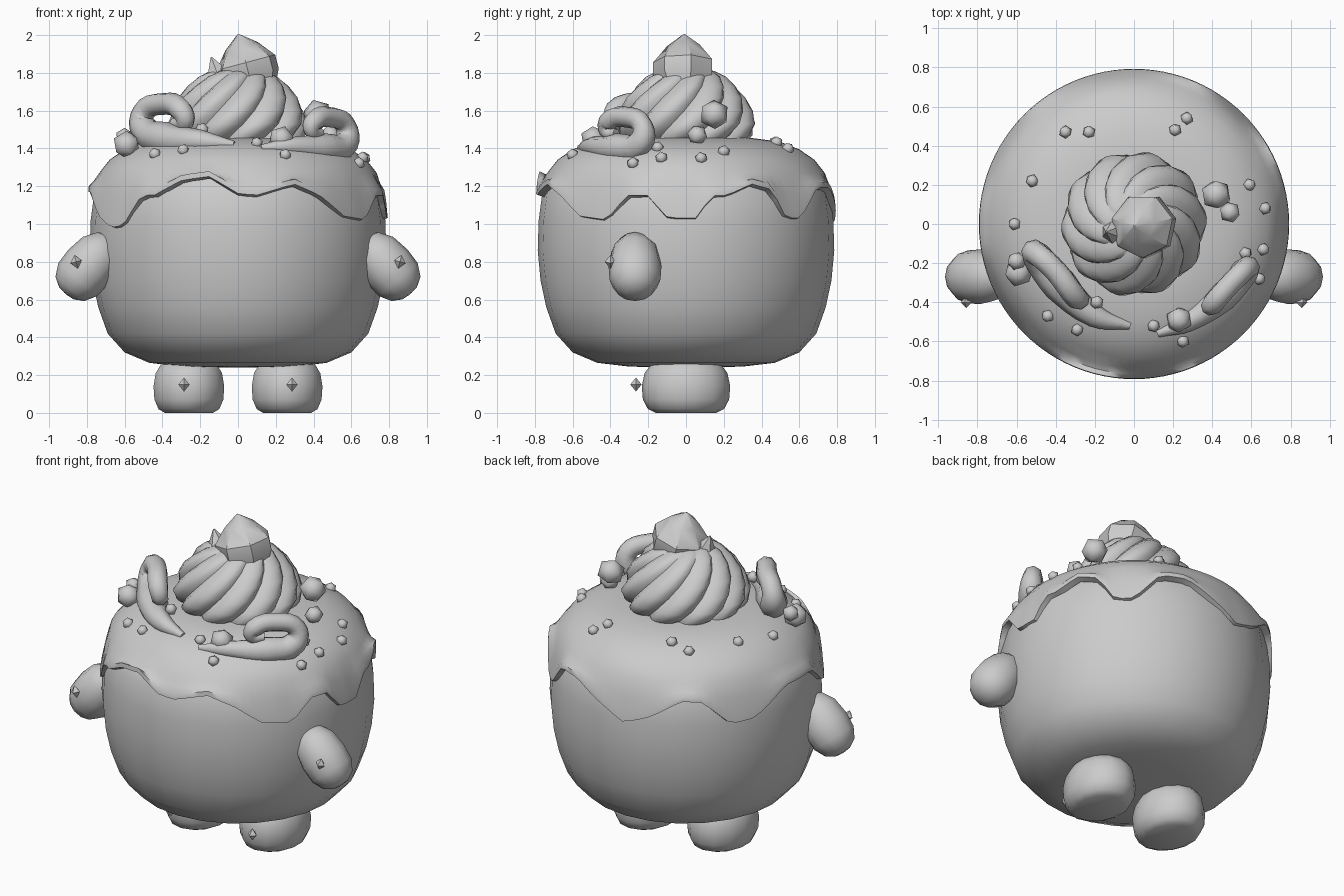
import bpy, bmesh, math
from mathutils import Vector, Matrix

if "Cube" in bpy.data.objects:
    bpy.data.objects.remove(bpy.data.objects["Cube"])

clay = bpy.data.materials.new("plain_grey")
clay.use_nodes = True
GREY = (0.6, 0.6, 0.6, 1)
clay.diffuse_color = GREY
clay.node_tree.nodes["Principled BSDF"].inputs["Base Color"].default_value = GREY


def finish(name, bm, angle=40):
    bmesh.ops.recalc_face_normals(bm, faces=bm.faces)
    mesh = bpy.data.meshes.new(name)
    bm.to_mesh(mesh)
    bm.free()
    mesh.materials.append(clay)
    ob = bpy.data.objects.new(name, mesh)
    bpy.context.collection.objects.link(ob)
    bpy.ops.object.select_all(action='DESELECT')
    ob.select_set(True)
    bpy.context.view_layer.objects.active = ob
    bpy.ops.object.shade_smooth_by_angle(angle=math.radians(angle))
    return ob


def skin(bm, rings):
    """Bridge closed rings of points and cap both ends."""
    loops = [[bm.verts.new(p) for p in ring] for ring in rings]
    n = len(loops[0])
    for a, b in zip(loops, loops[1:]):
        for i in range(n):
            j = (i + 1) % n
            bm.faces.new((a[i], a[j], b[j], b[i]))
    bm.faces.new(loops[0])
    bm.faces.new(loops[-1])


def lathe(name, profile, sides, angle=40, matrix=Matrix(), sx=1, sy=1):
    bm = bmesh.new()
    skin(bm, [[(r * sx * math.sin(math.tau * i / sides), -r * sy * math.cos(math.tau * i / sides), z)
               for i in range(sides)] for r, z in profile])
    bm.transform(matrix)
    return finish(name, bm, angle)


def interp(table, x):
    for (x0, y0), (x1, y1) in zip(table, table[1:]):
        if x <= x1:
            return y0 + (y1 - y0) * (x - x0) / (x1 - x0)
    return table[-1][1]


def pebble(name, pos, r, level=1, scale=(1, 1, 1)):
    bm = bmesh.new()
    bmesh.ops.create_icosphere(bm, subdivisions=level, radius=r)
    bm.transform(Matrix.Translation(pos) @ Matrix.Rotation(pos[0] * 5, 4, 'X') @ Matrix.Diagonal((*scale, 1)))
    return finish(name, bm, 50)


# Round cake body
lathe("body", [(0.02, 0.24), (0.3, 0.245), (0.47, 0.265), (0.6, 0.32), (0.69, 0.42), (0.74, 0.56),
               (0.77, 0.7), (0.785, 0.86), (0.78, 1.02), (0.76, 1.17), (0.7, 1.28), (0.5, 1.36)], 24, 60)

# Icing with a wavy dripping edge: (angle from the front in degrees, edge height)
drips = [(-180, 1.06), (-172, 1.0), (-160, 1.06), (-147, 1.17), (-138, 1.16), (-126, 1.01), (-115, 1.02),
         (-99, 1.16), (-80, 1.16), (-68, 1.03), (-58, 0.97), (-50, 0.98), (-40, 1.14), (-34, 1.14),
         (-22, 1.22), (-11, 1.24), (0, 1.15), (7, 1.14), (22, 1.2), (33, 1.14), (45, 1.03), (58, 1.01),
         (67, 1.14), (75, 1.14), (83, 1.02), (94, 1.02), (100, 1.14), (106, 1.14), (116, 1.2), (125, 1.17),
         (132, 1.02), (140, 1.02), (151, 1.18), (163, 1.18), (180, 1.06)]
icing_top = [(0, 1.455), (0.35, 1.455), (0.5, 1.435), (0.6, 1.395), (0.68, 1.34), (0.735, 1.27)]
SIDES = 96
rings = [[] for _ in range(10)]
for i in range(SIDES):
    a = math.tau * i / SIDES - math.pi
    edge = interp(drips, math.degrees(a))
    wall = [(0.765, edge + (1.27 - edge) * 0.6), (0.79, edge + 0.04), (0.793, edge + 0.012), (0.755, edge)]
    for ring, (r, z) in zip(rings, [(0.02, 1.455)] + icing_top[1:] + wall):
        ring.append((r * math.sin(a), -r * math.cos(a), z))
bm = bmesh.new()
skin(bm, rings)
bmesh.ops.delete(bm, geom=[f for f in bm.faces if len(f.verts) > 4 and f.calc_center_median().z < 1.3],
                 context='FACES_ONLY')
finish("icing", bm, 50)

# Whipped cream: twisted star rings that taper upward
RIDGES = 10
cream = [(0.3, 1.41), (0.355, 1.47), (0.37, 1.53), (0.35, 1.6), (0.315, 1.67), (0.265, 1.73),
         (0.21, 1.78), (0.15, 1.81), (0.03, 1.83)]
rings = []
for k, (r, z) in enumerate(cream):
    ring = []
    for i in range(RIDGES * 6):
        a = math.tau * i / (RIDGES * 6)
        phase = i % 6 / 6
        rr = r * (0.88 + 0.13 * math.sin(math.pi * phase) ** 0.7)
        t = a + k * 0.2
        ring.append((rr * math.cos(t), rr * math.sin(t), z))
    rings.append(ring)
bm = bmesh.new()
skin(bm, rings)
finish("whipped_cream", bm, 45)
lathe("cream_peak", [(0.13, -0.14), (0.1, -0.04), (0.05, 0.05), (0.005, 0.12)], 6, 40,
      Matrix.Translation((-0.1, -0.04, 1.77)) @ Matrix.Rotation(-0.35, 4, 'Y'))

# Faceted berry leaning on the cream
lathe("top_berry", [(0.005, 0.17), (0.09, 0.105), (0.165, 0.015), (0.165, -0.06), (0.11, -0.17), (0.01, -0.2)], 7, 35,
      Matrix.Translation((0.045, -0.01, 1.84)) @ Matrix.Rotation(-0.26, 4, 'Y'))


# Wave-shaped cream curls, as tapering tubes
def curl(name, points):
    cu = bpy.data.curves.new(name, 'CURVE')
    cu.dimensions = '3D'
    cu.bevel_depth = 1
    cu.bevel_resolution = 2
    cu.resolution_u = 4
    cu.use_fill_caps = True
    sp = cu.splines.new('BEZIER')
    sp.bezier_points.add(len(points) - 1)
    for bp, (x, y, z, r) in zip(sp.bezier_points, points):
        bp.co = (x, y, z)
        bp.radius = r
        bp.handle_left_type = bp.handle_right_type = 'AUTO'
    temp = bpy.data.objects.new(name, cu)
    bpy.context.collection.objects.link(temp)
    mesh = bpy.data.meshes.new_from_object(temp.evaluated_get(bpy.context.evaluated_depsgraph_get()))
    bm = bmesh.new()
    bm.from_mesh(mesh)
    bpy.data.objects.remove(temp)
    bpy.data.meshes.remove(mesh)
    finish(name, bm, 50)


curl("right_cream_curl", [(-0.02, -0.52, 1.42, 0.02), (-0.2, -0.47, 1.44, 0.06), (-0.38, -0.31, 1.45, 0.09),
                          (-0.5, -0.16, 1.51, 0.075), (-0.5, -0.15, 1.59, 0.06), (-0.4, -0.24, 1.635, 0.06),
                          (-0.3, -0.37, 1.6, 0.06), (-0.28, -0.38, 1.54, 0.05), (-0.34, -0.31, 1.53, 0.03)])
curl("left_cream_curl", [(0.12, -0.56, 1.4, 0.02), (0.28, -0.5, 1.41, 0.05), (0.45, -0.37, 1.4, 0.08),
                         (0.57, -0.24, 1.43, 0.07), (0.57, -0.23, 1.52, 0.055), (0.49, -0.31, 1.565, 0.055),
                         (0.4, -0.41, 1.54, 0.055), (0.39, -0.42, 1.49, 0.04), (0.44, -0.37, 1.48, 0.025)])

# Larger candies
for i, (x, y, z, r) in enumerate([(0.42, 0.15, 1.58, 0.08), (0.49, 0.06, 1.47, 0.055), (0.23, -0.49, 1.45, 0.07),
                                  (-0.59, -0.25, 1.42, 0.075), (-0.6, -0.19, 1.46, 0.05)]):
    pebble(f"candy_{i + 1}", (x, y, z), r)

# Small sprinkles resting on the icing
spots = [(-0.35, 0.47), (-0.23, 0.47), (0.27, 0.54), (0.21, 0.48), (-0.52, 0.22), (-0.61, 0), (0.59, 0.2),
         (0.67, 0.08), (0.66, -0.13), (0.57, -0.15), (0.64, -0.28), (0.25, -0.6), (0.1, -0.52),
         (-0.44, -0.47), (-0.29, -0.54)]
for i, (x, y) in enumerate(spots):
    pebble(f"sprinkle_{i + 1}", (x, y, interp(icing_top, math.hypot(x, y)) + 0.005), 0.034)
pebble("sprinkle_on_curl", (-0.19, -0.4, 1.5), 0.037)

# Arms, feet and their little diamond studs
for side, s in (("left", 1), ("right", -1)):
    tilt = Matrix.Translation((0.79 * s, -0.27, 0.775)) @ Matrix.Rotation(s * math.radians(140), 4, 'Y')
    lathe(f"{side}_arm", [(0.01, -0.2), (0.08, -0.17), (0.125, -0.1), (0.14, 0), (0.135, 0.09),
                          (0.1, 0.155), (0.05, 0.185), (0.01, 0.19)], 12, 60, tilt)
    lathe(f"{side}_foot", [(0.13, 0.0), (0.165, 0.02), (0.187, 0.07), (0.192, 0.14), (0.18, 0.21),
                           (0.15, 0.26), (0.08, 0.29)], 14, 60,
          Matrix.Translation((0.26 * s, 0, 0)), 1, 1.22)
    for part, pos in (("arm", (0.857 * s, -0.4, 0.8)), ("foot", (0.286 * s, -0.265, 0.15))):
        lean = s * 0.25 if part == "arm" else 0
        lathe(f"{side}_{part}_stud", [(0.001, -0.036), (0.03, 0), (0.001, 0.036)], 4, 20,
              Matrix.Translation(pos) @ Matrix.Rotation(lean, 4, 'Y'))
